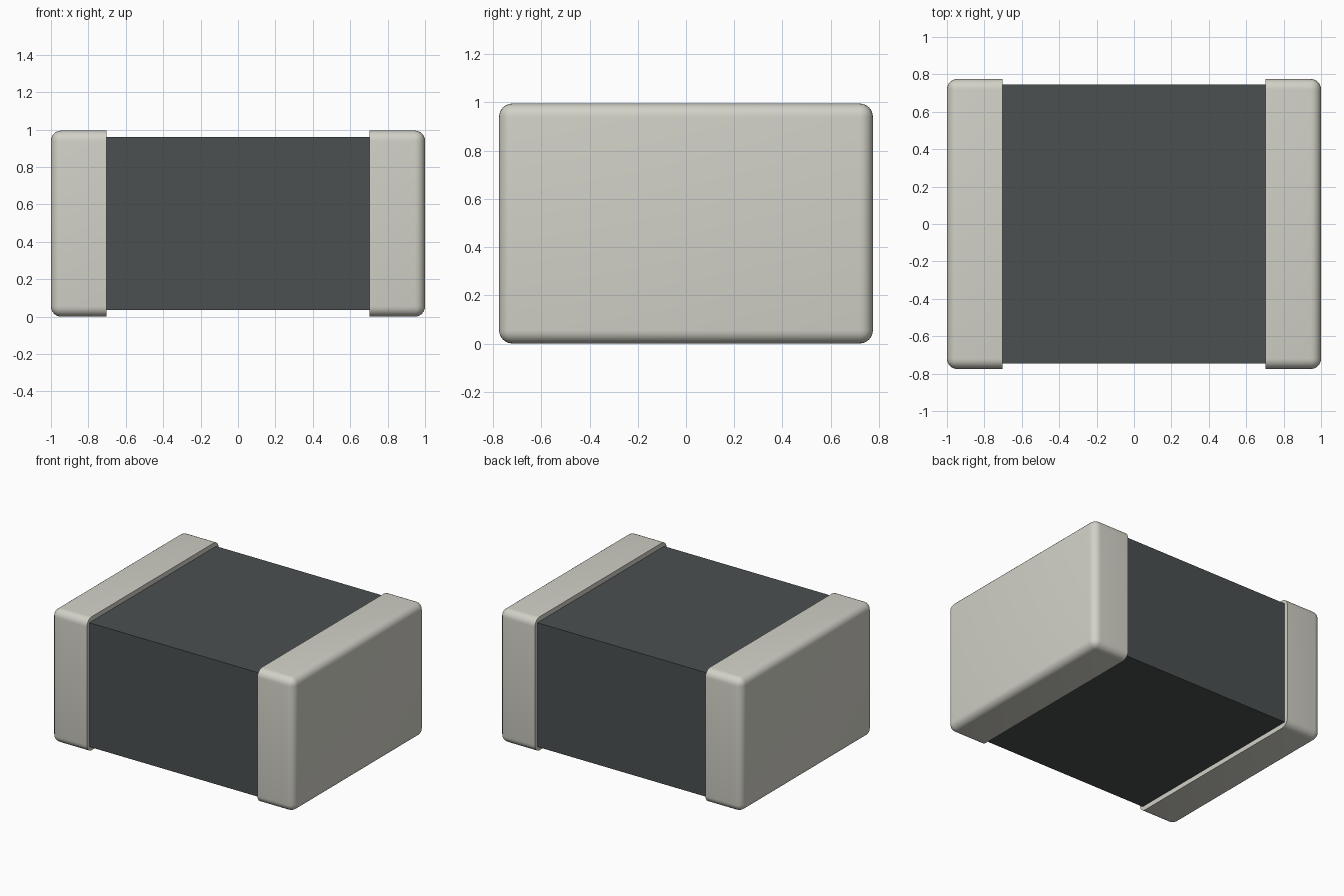
import bpy
import bmesh

# Remove the default cube
default = bpy.data.objects.get("Cube")
if default:
    bpy.data.objects.remove(default, do_unlink=True)


def make_material(name, rgb):
    mat = bpy.data.materials.new(name)
    mat.use_nodes = True
    mat.diffuse_color = (*rgb, 1)
    bsdf = mat.node_tree.nodes["Principled BSDF"]
    bsdf.inputs["Base Color"].default_value = (*rgb, 1)
    return mat


def make_box(name, low, high, mat, bevel=0.0, sharp_x=None):
    """Box between two corners; edges lying in the plane x = sharp_x stay square."""
    bm = bmesh.new()
    bmesh.ops.create_cube(bm, size=1)
    for v in bm.verts:
        v.co = [low[i] if v.co[i] < 0 else high[i] for i in range(3)]
    if bevel:
        edges = [e for e in bm.edges
                 if any(abs(v.co.x - sharp_x) > 1e-4 for v in e.verts)]
        bmesh.ops.bevel(bm, geom=edges, offset=bevel, segments=6,
                        profile=0.5, affect='EDGES', clamp_overlap=True)
    bmesh.ops.recalc_face_normals(bm, faces=bm.faces)
    mesh = bpy.data.meshes.new(name)
    bm.to_mesh(mesh)
    bm.free()
    mesh.materials.append(mat)
    obj = bpy.data.objects.new(name, mesh)
    bpy.context.collection.objects.link(obj)
    return obj


metal = make_material("pale_metal", (0.645, 0.638, 0.572))
dark = make_material("dark_grey", (0.069, 0.080, 0.080))

# Square-edged body, ends tucked just inside the caps
make_box("body", (-0.72, -0.747, 0.035), (0.72, 0.747, 0.96), dark)

# Rounded end caps with a square inner rim
INNER, HALF_DEPTH, HEIGHT = 0.703, 0.775, 0.995
for name, lo, hi, inner in (("left_cap", INNER, 1, INNER),
                            ("right_cap", -1, -INNER, -INNER)):
    cap = make_box(name, (lo, -HALF_DEPTH, 0), (hi, HALF_DEPTH, HEIGHT),
                   metal, bevel=0.055, sharp_x=inner)
    bpy.ops.object.select_all(action='DESELECT')
    cap.select_set(True)
    bpy.context.view_layer.objects.active = cap
    bpy.ops.object.shade_smooth_by_angle(angle=0.6)
